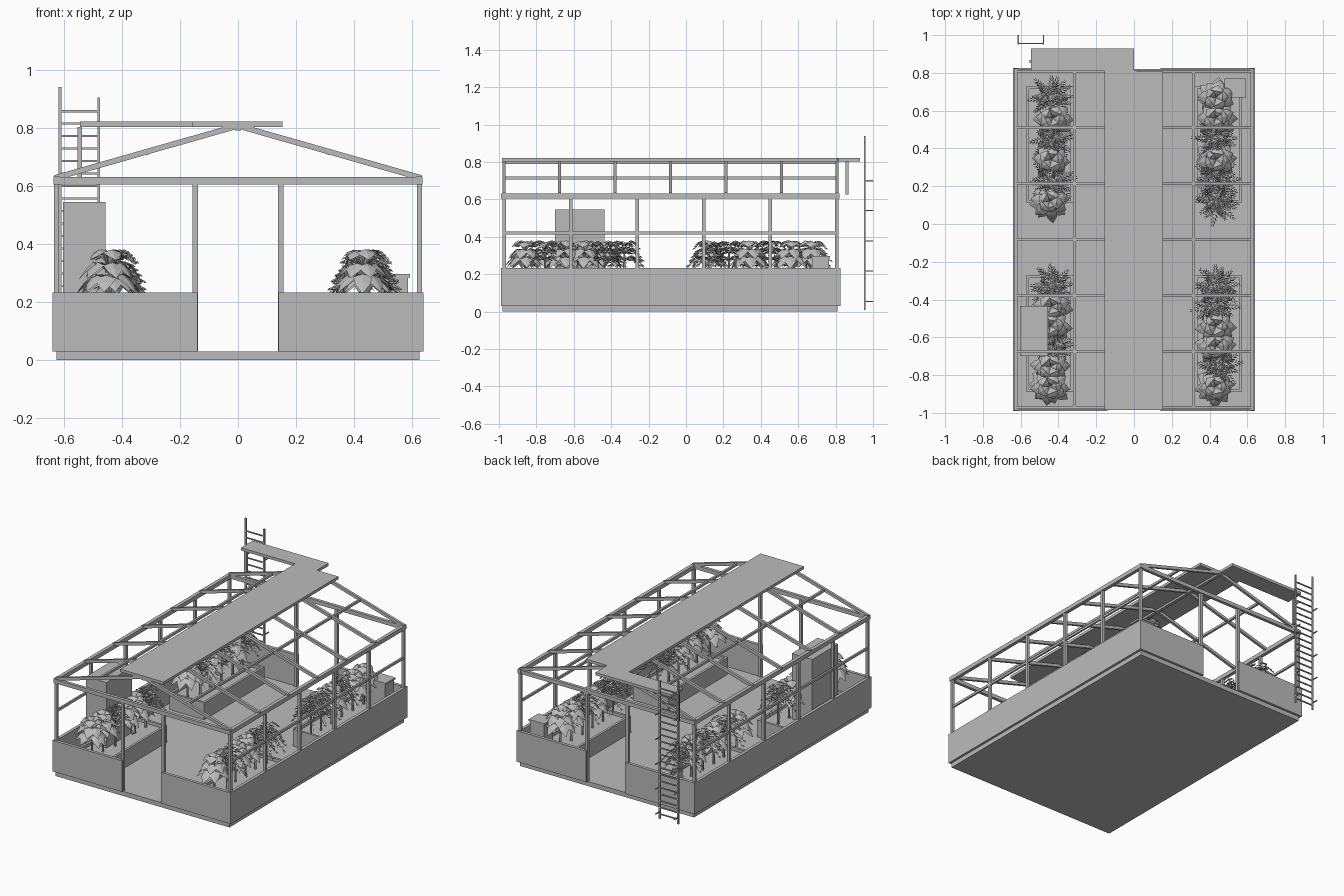
import bpy, bmesh, math, random
from mathutils import Vector, Matrix

if "Cube" in bpy.data.objects:
    bpy.data.objects.remove(bpy.data.objects["Cube"])

random.seed(4)
grey = bpy.data.materials.new("plain_grey")
grey.diffuse_color = (0.5, 0.5, 0.5, 1)
grey.use_nodes = True
grey.node_tree.nodes["Principled BSDF"].inputs["Base Color"].default_value = grey.diffuse_color


def finish(bm, name):
    mesh = bpy.data.meshes.new(name)
    bm.to_mesh(mesh)
    bm.free()
    mesh.materials.append(grey)
    ob = bpy.data.objects.new(name, mesh)
    bpy.context.collection.objects.link(ob)
    return ob


def add_box(bm, x0, x1, y0, y1, z0, z1):
    size = Matrix.Diagonal((abs(x1 - x0), abs(y1 - y0), abs(z1 - z0), 1))
    place = Matrix.Translation(((x0 + x1) / 2, (y0 + y1) / 2, (z0 + z1) / 2))
    bmesh.ops.create_cube(bm, size=1, matrix=place @ size)


def boxes(name, items):
    bm = bmesh.new()
    for b in items:
        add_box(bm, *b)
    return finish(bm, name)


def mirrored(items):
    return items + [(-b[1], -b[0]) + tuple(b[2:]) for b in items]


FRONT, BACK = -0.98, 0.81

# Base slab and low walls with a door gap at both ends
boxes("base_slab", [(-0.625, 0.625, FRONT, BACK, 0, 0.03)])
boxes("low_side_walls", mirrored([(0.62, 0.64, FRONT, BACK, 0.03, 0.232)]))
boxes("low_end_walls", mirrored([(0.14, 0.64, FRONT - 0.01, FRONT + 0.01, 0.03, 0.232),
                                 (0.14, 0.64, BACK - 0.005, BACK + 0.015, 0.03, 0.232)]))

# Upright posts
post_rows = [FRONT + 0.008 + i * 0.3555 for i in range(6)]
boxes("side_posts", mirrored([(0.616, 0.634, y - 0.009, y + 0.009, 0.23, 0.61) for y in post_rows]))
boxes("door_posts", mirrored([(0.137, 0.156, y - 0.009, y + 0.009, 0.03, 0.61)
                              for y in (post_rows[0], post_rows[-1])]))

# Horizontal rails and eave beams
boxes("middle_rails", mirrored([(0.619, 0.631, FRONT, BACK, 0.413, 0.428)]))
boxes("eave_beams", mirrored([(0.613, 0.636, FRONT - 0.008, BACK + 0.012, 0.605, 0.632)]))
boxes("end_beams", [(-0.63, 0.63, y - 0.01, y + 0.01, 0.605, 0.63)
                    for y in (FRONT + 0.004, BACK)])
boxes("roof_purlins", mirrored([(0.308, 0.322, FRONT, BACK, 0.707, 0.722)]))
boxes("ridge_beam", [(-0.01, 0.01, FRONT, BACK, 0.79, 0.808)])


# Rafter pairs, each an extruded chevron
def rafters():
    bm = bmesh.new()
    outline = [(-0.632, 0.637), (0, 0.817), (0.632, 0.637),
               (0.632, 0.617), (0, 0.797), (-0.632, 0.617)]
    for i in range(7):
        y = FRONT + 0.008 + i * 0.2965
        a = [bm.verts.new((x, y - 0.008, z)) for x, z in outline]
        b = [bm.verts.new((x, y + 0.008, z)) for x, z in outline]
        for q in ((0, 1, 4, 5), (1, 2, 3, 4)):
            bm.faces.new([a[k] for k in reversed(q)])
            bm.faces.new([b[k] for k in q])
        for k in range(6):
            n = (k + 1) % 6
            bm.faces.new((a[k], a[n], b[n], b[k]))
    bmesh.ops.recalc_face_normals(bm, faces=bm.faces)
    return finish(bm, "rafters")


rafters()

# Roof walkway with a side landing and its prop
boxes("roof_walkway", [(-0.157, 0.154, FRONT - 0.005, BACK, 0.803, 0.821)])
boxes("walkway_landing", [(-0.545, 0.0, BACK, 0.93, 0.803, 0.821)])
boxes("landing_prop", [(-0.553, -0.537, 0.852, 0.868, 0.625, 0.803)])

# Ladder with stand-off brackets
ladder = [(-0.618, -0.608, 0.951, 0.96, 0.01, 0.94),
          (-0.485, -0.476, 0.951, 0.96, 0.01, 0.905)]
ladder += [(-0.612, -0.48, 0.952, 0.959, 0.04 + i * 0.043 - 0.0035, 0.04 + i * 0.043 + 0.0035)
           for i in range(20)]
for z in (0.055, 0.217, 0.378, 0.54, 0.70):
    for x in (-0.613, -0.48):
        ladder.append((x - 0.003, x + 0.003, 0.955, 1.0, z - 0.003, z + 0.003))
boxes("ladder", ladder)

# Cabinet and small storage box
boxes("cabinet", [(-0.603, -0.456, -0.7, -0.435, 0.03, 0.545)])
boxes("storage_box", [(0.485, 0.585, 0.675, 0.765, 0.03, 0.285),
                      (0.48, 0.592, 0.67, 0.77, 0.285, 0.297)])

# Planter troughs: four rims around a soil surface
BEDS = [(s, y0, y1) for s in (-1, 1) for y0, y1 in ((-0.89, -0.27), (0.11, 0.73))]
for s, y0, y1 in BEDS:
    xa, xb = sorted((s * 0.32, s * 0.57))
    side = "left" if s < 0 else "right"
    end = "front" if y0 < 0 else "back"
    boxes(f"planter_{end}_{side}", [
        (xa, xa + 0.015, y0, y1, 0.03, 0.14), (xb - 0.015, xb, y0, y1, 0.03, 0.14),
        (xa + 0.015, xb - 0.015, y0, y0 + 0.015, 0.03, 0.14),
        (xa + 0.015, xb - 0.015, y1 - 0.015, y1, 0.03, 0.14),
        (xa + 0.015, xb - 0.015, y0 + 0.015, y1 - 0.015, 0.03, 0.12)])


# Arching leaf spine: rises, then droops
def spine(base, ang, length, rise, drop, n):
    d = Vector((math.cos(ang), math.sin(ang), 0))
    pts = []
    for i in range(n + 1):
        t = i / n
        z = rise * math.sin(min(t * 1.6, 1) * math.pi / 2) - drop * t * t
        pts.append(base + d * (length * t) + Vector((0, 0, z)))
    return pts, Vector((-d.y, d.x, 0)), d


def broad_leaf(bm, base, ang, length, rise, drop):
    pts, across, _ = spine(base, ang, length, rise, drop, 4)
    widths = (0.004, 0.022, 0.034, 0.026, 0.001)
    rows = [[bm.verts.new(p + across * (k * w) - Vector((0, 0, 0.3 * w * abs(k))))
             for k in (-1, 0, 1)] for p, w in zip(pts, widths)]
    for a, b in zip(rows, rows[1:]):
        for k in (0, 1):
            bm.faces.new((a[k], b[k], b[k + 1], a[k + 1]))


def frond(bm, base, ang, length, rise, drop):
    pts, across, d = spine(base, ang, length, rise, drop, 7)
    for i, p in enumerate(pts[1:], 1):
        reach = 0.036 * (1.1 - i / 8)
        for k in (-1, 1):
            tip = p + across * (k * reach) + d * 0.018 - Vector((0, 0, 0.014))
            mid = (p + tip) / 2
            bm.faces.new([bm.verts.new(v) for v in (p, mid + d * 0.006, tip, mid - d * 0.006)])
    low = Vector((0, 0, 0.004))
    for a, b in zip(pts, pts[1:]):
        bm.faces.new([bm.verts.new(v) for v in (a, b, b - low, a - low)])


# Plants: a thin stem with a crown of drooping leaves
def plant(bm, x, y, broad):
    bmesh.ops.create_cone(bm, cap_ends=True, segments=6, radius1=0.007, radius2=0.005,
                          depth=0.21, matrix=Matrix.Translation((x, y, 0.215)))
    make = broad_leaf if broad else frond
    for ring, (count, h, length, rise, drop) in enumerate(
            ((8, 0.27, 0.115, 0.05, 0.09), (7, 0.305, 0.10, 0.055, 0.08), (5, 0.325, 0.07, 0.07, 0.05))):
        for i in range(count):
            ang = math.tau * (i + 0.5 * ring) / count + random.uniform(-0.2, 0.2)
            k = random.uniform(0.85, 1.05)
            make(bm, Vector((x, y, h)), ang, length * k, rise * k, drop * k)


for s, y0, y1 in BEDS:
    bm = bmesh.new()
    first, last = (-0.86, -0.33) if y0 < 0 else (0.12, 0.67)
    for i in range(6):
        y = first + (last - first) * i / 5
        broad = (i % 2 == 0) if s * y0 < 0 else (i % 3 != 2)
        if s > 0:
            broad = i in (0, 2, 3) if y0 < 0 else i in (2, 4, 5)
        plant(bm, s * 0.44 + random.uniform(-0.012, 0.012), y, broad)
    finish(bm, f"plants_{'front' if y0 < 0 else 'back'}_{'left' if s < 0 else 'right'}")
